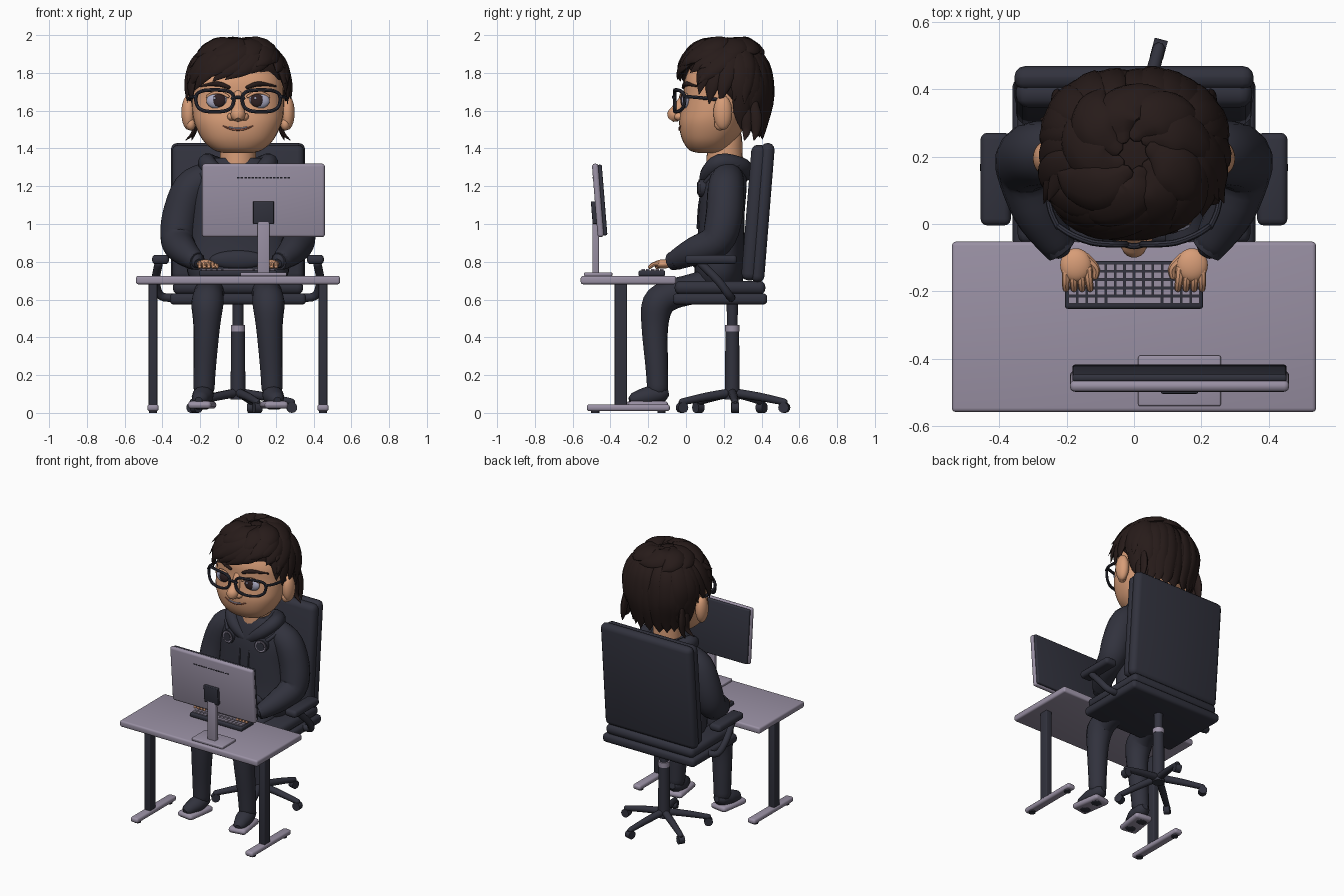
import bpy, bmesh, math, random
from math import sin, cos, pi, radians, degrees
from mathutils import Vector, Matrix
from mathutils.bvhtree import BVHTree

random.seed(4)
default_cube = bpy.data.objects.get("Cube")
if default_cube:
    bpy.data.objects.remove(default_cube, do_unlink=True)
SIDES = ((1, "left"), (-1, "right"))


def material(name, *rgb):
    mat = bpy.data.materials.new(name)
    mat.use_nodes = True
    mat.diffuse_color = (*rgb, 1)
    shader = next(n for n in mat.node_tree.nodes if n.type == "BSDF_PRINCIPLED")
    shader.inputs["Base Color"].default_value = (*rgb, 1)
    return mat


dark = material("dark navy", .031, .032, .047)
black = material("vent black", .012, .012, .018)
grey = material("lavender grey", .32, .28, .37)
skin = material("skin", .68, .335, .185)
hair = material("dark brown hair", .02, .011, .01)
lips = material("lip brown", .3, .1, .06)
white = material("eye white", .4, .4, .54)
iris = material("iris brown", .03, .016, .018)


def finish(bm, name, mat):
    """Turn a bmesh into a smooth object that keeps its hard edges."""
    bmesh.ops.recalc_face_normals(bm, faces=bm.faces)
    for face in bm.faces:
        face.smooth = True
    for edge in bm.edges:
        edge.smooth = len(edge.link_faces) == 2 and edge.calc_face_angle(0) < radians(42)
    mesh = bpy.data.meshes.new(name)
    bm.to_mesh(mesh)
    bm.free()
    mesh.materials.append(mat)
    obj = bpy.data.objects.new(name, mesh)
    bpy.context.collection.objects.link(obj)
    return obj


def box(name, centre, size, mat, bevel=.01, tilt=0, turn=0):
    bm = bmesh.new()
    bmesh.ops.create_cube(bm, size=1)
    bmesh.ops.scale(bm, vec=size, verts=bm.verts)
    bmesh.ops.bevel(bm, geom=bm.edges[:], offset=bevel, segments=3, profile=.5,
                    affect="EDGES", clamp_overlap=True)
    bm.transform(Matrix.Translation(centre) @ Matrix.Rotation(turn, 4, "Z")
                 @ Matrix.Rotation(tilt, 4, "X"))
    return finish(bm, name, mat)


def block_grid(name, blocks, mat, tilt=0):
    """Many small plain blocks in one object; blocks are (centre, size)."""
    bm = bmesh.new()
    for centre, size in blocks:
        matrix = (Matrix.Translation(centre) @ Matrix.Rotation(tilt, 4, "X")
                  @ Matrix.Diagonal((*size, 1)))
        bmesh.ops.create_cube(bm, size=1, matrix=matrix)
    return finish(bm, name, mat)


def ball(name, centre, radii, mat):
    bm = bmesh.new()
    bmesh.ops.create_uvsphere(bm, u_segments=24, v_segments=14, radius=1)
    bm.transform(Matrix.Translation(centre) @ Matrix.Diagonal((*radii, 1)))
    return finish(bm, name, mat)


def spline(points, steps, closed=False):
    P, out = [Vector(p) for p in points], []
    n = len(P)
    for i in range(n if closed else n - 1):
        a, b, c, d = [P[k % n] if closed else P[min(max(k, 0), n - 1)] for k in range(i - 1, i + 3)]
        for j in range(steps):
            t = j / steps
            out.append((b * 2 + (c - a) * t + (a * 2 - b * 5 + c * 4 - d) * t * t
                        + (b * 3 - a - c * 3 + d) * t ** 3) * .5)
    return out if closed else out + [P[-1]]


def bridge(name, rings, mat, closed=False):
    bm = bmesh.new()
    loops = [[bm.verts.new(co) for co in ring] for ring in rings]
    n = len(loops[0])
    for lower, upper in zip(loops, loops[1:] + ([loops[0]] if closed else [])):
        for i in range(n):
            bm.faces.new((lower[i], lower[(i + 1) % n], upper[(i + 1) % n], upper[i]))
    if not closed:
        bm.faces.new(loops[0])
        bm.faces.new(loops[-1])
    return finish(bm, name, mat)


def sweep(name, points, mat, squash=1, up=None, closed=False, dome=True, sides=12, steps=4):
    """Tube through (x, y, z, radius) points; squash flattens it along up."""
    path = spline(points, steps, closed)
    pos, rad, n = [Vector(p[:3]) for p in path], [p[3] for p in path], len(path)
    rings, u = [], up
    for i in range(n):
        before = pos[i - 1] if closed else pos[max(i - 1, 0)]
        t = ((pos[(i + 1) % n] if closed else pos[min(i + 1, n - 1)]) - before).normalized()
        if u is None:
            u = Vector((1, 0, 0)) if abs(t.x) < .8 else Vector((0, 0, 1))
        u = (u - t * u.dot(t)).normalized()
        v = t.cross(u)
        stations = [(0, 1)]
        if dome and not closed and i == 0:
            stations = [(-.9, .42), (-.5, .86), (0, 1)]
        elif dome and not closed and i == n - 1:
            stations = [(0, 1), (.5, .86), (.9, .42)]
        for shift, scale in stations:
            angles = [2 * pi * k / sides for k in range(sides)]
            rings.append([pos[i] + t * shift * rad[i] + (v * cos(a) + u * sin(a) * squash)
                          * rad[i] * scale for a in angles])
    return bridge(name, rings, mat, closed)


def bulge(value, power):
    """Squarer sine or cosine for rounded-box outlines."""
    return math.copysign(abs(value) ** power, value)


def loft(name, rows, mat, power=.87, sides=36):
    """Upright body from rows of (z, front y, back y, half width)."""
    rings = []
    for z, front, back, half in spline(rows, 4):
        rings.append([(half * bulge(cos(a), power), (front + back) / 2 + (back - front) / 2 * bulge(sin(a), power), z)
                      for a in (2 * pi * k / sides for k in range(sides))])
    return bridge(name, rings, mat)


def flip(points, s):
    return [(s * p[0], *p[1:]) for p in points]


# Desk
box("desk_top", (0, -.305, .703), (1.08, .505, .044), grey, .012)
for s, side in SIDES:
    box(side + "_desk_leg", (s * .45, -.345, .36), (.045, .065, .66), dark, .006)
    box(side + "_desk_foot", (s * .45, -.305, .027), (.06, .44, .036), grey, .014)
    for y in (-.48, -.13):
        sweep(side + "_desk_pad", [(s * .45, y, 0, .022), (s * .45, y, .02, .022)], dark, dome=False)

# Monitor
TILT = .08
box("monitor_shell", (.135, -.466, 1.125), (.65, .034, .39), grey, .015, TILT)
box("monitor_screen", (.135, -.442, 1.127), (.635, .022, .375), dark, .008, TILT)
box("monitor_bracket", (.135, -.487, 1.06), (.11, .024, .12), dark, .005, TILT)
box("monitor_post", (.135, -.478, .89), (.064, .034, .31), grey, .006)
box("monitor_base", (.135, -.465, .734), (.245, .15, .02), grey, .006)
block_grid("monitor_vents", [((.002 + i * .019, -.493, 1.245), (.013, .004, .006)) for i in range(15)], black, TILT)

# Keyboard
box("keyboard_base", (0, -.181, .739), (.41, .142, .03), dark, .01)
keys = [((-.182 + .028 * c, -.128 - .0245 * r, .757), (.023, .019, .008))
        for r in range(5) for c in range(14) if r < 4 or not 3 < c < 10]
block_grid("keyboard_keys", keys + [((0, -.226, .757), (.16, .019, .008))], grey)

# Office chair
box("seat_pan", (0, .18, .603), (.72, .5, .06), dark, .022)
box("seat_cushion", (0, .18, .663), (.69, .48, .07), dark, .03)
box("backrest_shell", (0, .406, 1.06), (.71, .072, .74), dark, .034, -.08)
box("backrest_cushion", (0, .362, 1.06), (.7, .085, .72), dark, .036, -.08)
HUB = .245
sweep("gas_column", [(0, HUB, .07, .04), (0, HUB, .44, .036)], dark, dome=False, sides=20)
sweep("column_ring", [(0, HUB, .43, .038), (0, HUB, .465, .038)], grey, dome=False, sides=20)
sweep("column_piston", [(0, HUB, .46, .028), (0, HUB, .58, .03)], dark, dome=False, sides=20)
for i in range(5):
    a = radians(75 + 72 * i)
    c, d = cos(a), sin(a)
    sweep("base_spoke", [(0, HUB, .108, .024), (.15 * c, HUB + .15 * d, .085, .022),
                         (.285 * c, HUB + .285 * d, .058, .018)], dark)
    x, y = .285 * c, HUB + .285 * d
    sweep("castor", [(x + .02 * d, y - .02 * c, .028, .028), (x - .02 * d, y + .02 * c, .028, .028)],
          dark, dome=False, sides=16)
for s, side in SIDES:
    box(side + "_armrest", (s * .41, .133, .812), (.09, .275, .05), dark, .02)
    sweep(side + "_armrest_strut", flip([(.33, .24, .61, .022), (.41, .23, .62, .022), (.435, .17, .7, .022),
                                         (.42, .08, .79, .022)], s), dark)

# Hooded top
loft("torso", [(.66, .06, .29, .22), (.75, .045, .31, .27), (.9, .06, .31, .265), (1.05, .065, .31, .25),
               (1.18, .075, .32, .25), (1.28, .1, .32, .22), (1.35, .13, .3, .13)], dark)
sweep("hood", [(0, .115, 1.2, .035), (.1, .115, 1.26, .042), (.165, .18, 1.325, .048), (.11, .285, 1.305, .05),
               (0, .305, 1.28, .055), (-.11, .285, 1.305, .05), (-.165, .18, 1.325, .048),
               (-.1, .115, 1.26, .042)], dark, closed=True)
ball("front_pocket", (0, .06, .81), (.15, .03, .05), dark)
sweep("headphone_band", [(.13, .085, 1.2, .013), (.2, .17, 1.28, .013), (.13, .3, 1.32, .015),
                         (-.13, .3, 1.32, .015), (-.2, .17, 1.28, .013), (-.13, .085, 1.2, .013)], dark)
for s, side in SIDES:
    for label, depth, radius, mat in (("cup", .068, .046, dark), ("cup_ring", .064, .037, grey),
                                      ("cup_cap", .06, .03, dark)):
        sweep(side + "_headphone_" + label, [(s * .125, .11, 1.19, radius), (s * .13, depth, 1.19, radius)],
              mat, dome=False, sides=20)
    sweep(side + "_drawstring", flip([(.04, .09, 1.2, .006), (.035, .07, 1.1, .006),
                                      (.035, .062, .98, .006)], s), dark, sides=8)
    # Arms and hands
    sweep(side + "_sleeve", flip([(.155, .22, 1.245, .085), (.25, .21, 1.185, .096), (.306, .2, 1.03, .098),
                                  (.318, .16, .91, .09), (.285, .04, .855, .075), (.235, -.05, .812, .055)], s),
          dark, sides=16)
    sweep(side + "_cuff", flip([(.24, -.045, .812, .054), (.215, -.078, .802, .048)], s), dark, dome=False)
    ball(side + "_palm", (s * .172, -.122, .788), (.047, .05, .024), skin)
    for i in range(4):
        sweep(side + "_finger", flip([(.2 - .021 * i, -.135, .79, .014), (.202 - .023 * i, -.17, .787, .012),
                                      (.202 - .024 * i, -.192, .772, .01)], s), skin, sides=8)
    sweep(side + "_thumb", flip([(.145, -.1, .785, .016), (.115, -.13, .778, .013),
                                 (.115, -.155, .772, .01)], s), skin, sides=8)
    # Legs and shoes
    sweep(side + "_trouser_leg", flip([(.125, .2, .7, .085), (.145, .03, .655, .08), (.155, -.08, .625, .08),
                                       (.162, -.148, .575, .085), (.166, -.165, .45, .07),
                                       (.176, -.155, .25, .06), (.18, -.15, .13, .056)], s), dark, sides=16)
    sweep(side + "_shoe", flip([(.18, -.14, .1, .052), (.188, -.2, .088, .057), (.2, -.26, .075, .045)], s),
          dark, squash=.9, up=Vector((0, 0, 1)))
    box(side + "_shoe_sole", (s * .19, -.207, .042), (.125, .215, .04), grey, .019, turn=s * .15)
    for y in (-.26, -.15):
        ball(side + "_sole_pad", (s * .19, y, .022), (.035, .03, .005), dark)

# Head
sweep("neck", [(0, .205, 1.22, .1), (0, .205, 1.46, .092)], skin, sides=20)
head = loft("head", [(1.375, .07, .17, .07), (1.39, .02, .21, .125), (1.43, -.012, .25, .175),
                     (1.48, -.03, .29, .208), (1.54, -.036, .32, .232), (1.6, -.028, .35, .242),
                     (1.68, -.014, .36, .242), (1.76, -.008, .36, .235), (1.84, .03, .34, .2),
                     (1.9, .1, .3, .14), (1.93, .15, .25, .06)], skin)
surface = BVHTree.FromPolygons([v.co for v in head.data.vertices], [p.vertices[:] for p in head.data.polygons])


def on_face(x, z, radius, lift=0):
    hit = surface.ray_cast(Vector((x, -1, z)), Vector((0, 1, 0)))[0]
    return (x, hit.y - lift, z, radius)


sweep("nose", [(0, .006, 1.69, .026), (0, -.026, 1.63, .031), (0, -.06, 1.58, .04)], skin, sides=20)
sweep("mouth", [on_face(x, 1.5 + 3 * x * x, .003 + .005 * (1 - abs(x) / .08), .001)
                for x in (-.08, -.05, -.02, .02, .05, .08)], lips)
sweep("teeth", [on_face(x, 1.506 + 3 * x * x, .004, .003) for x in (-.045, -.015, .015, .045)], white)
for s, side in SIDES:
    ball(side + "_nostril", (s * .034, -.034, 1.568), (.023, .028, .021), skin)
    ball(side + "_ear", (s * .262, .195, 1.59), (.038, .05, .092), skin)
    ball(side + "_ear_lobe", (s * .25, .18, 1.53), (.026, .03, .035), skin)
    x, y, z, _ = on_face(s * .108, 1.652, 0)
    ball(side + "_eye", (x, y + .004, z), (.06, .024, .042), white)
    ball(side + "_iris", (x - s * .008, y - .012, z + .003), (.035, .013, .035), iris)
    ball(side + "_eye_glint", (x - .016, y - .025, z + .014), (.007, .004, .007), white)
    sweep(side + "_eyelid", [on_face(s * (.108 + d), 1.696 - 7 * d * d, .008, .016)
                             for d in (-.055, -.02, .02, .055)], skin)
    sweep(side + "_eyebrow", [on_face(s * x, z, r, .003) for x, z, r in
                              ((.05, 1.724, .01), (.11, 1.742, .013), (.2, 1.73, .005))], hair)
    # Glasses, wrapped back toward the temples
    rim = []
    for k in range(16):
        a = 2 * pi * k / 16
        px = .123 + .1 * bulge(cos(a), .7) * (1 + .08 * sin(a))
        rim.append((s * px, -.06 + 2.6 * max(px - .08, 0) ** 2, 1.652 + .058 * bulge(sin(a), .7), .0095))
    sweep(side + "_glasses_rim", rim, dark, closed=True, sides=8, steps=2)
    sweep(side + "_glasses_temple", flip([(.226, -.008, 1.675, .009), (.252, .06, 1.67, .009),
                                          (.256, .2, 1.655, .009)], s), dark, sides=8)
sweep("glasses_bridge", [(-.03, -.06, 1.665, .009), (0, -.066, 1.672, .009), (.03, -.06, 1.665, .009)], dark, sides=8)

# Hair: a cap tucked inside the head below the hairline, covered by locks
CROWN = Vector((0, .21, 1.71))


def scalp(azimuth, elevation, scale=1):
    a, e = radians(azimuth), radians(elevation)
    floor = .87 if e < 0 else 0
    across, along = (max(abs(cos(e)) ** power, floor) for power in (.93, .82))
    depth = .245 if cos(a) > 0 else .226
    return CROWN + Vector((.262 * across * bulge(sin(a), .82), -depth * along * bulge(cos(a), .82),
                           .266 * bulge(sin(e), .9))) * scale


cap = ball("hair_cap", CROWN, (.25, .24, .26), hair)
for v in cap.data.vertices:
    offset = v.co - CROWN
    if v.co.z < 1.83 - .7 * v.co.y:
        v.co = CROWN + offset * .8
    else:
        elevation = math.asin(max(-1, min(1, offset.z / .26)))
        v.co = scalp(degrees(math.atan2(offset.x, -offset.y)), degrees(elevation), .985)


def lock(name, az_start, el_start, az_end, el_end, width, flare=0):
    lift = 1 + random.uniform(-.015, .02)
    points = []
    for t, r in ((0, .4), (.25, .9), (.5, 1), (.78, .72), (1, .05)):
        spot = scalp(az_start + (az_end - az_start) * t, el_start + (el_end - el_start) * t, lift + flare * t ** 3)
        points.append((*spot, width * r))
    sweep(name, points, hair, squash=.42, up=Vector(points[0][:3]) - CROWN, sides=10)


for az in range(-70, 71, 14):
    tip = 4 + 23 * math.exp(-((az - 32) / 26) ** 2) + random.uniform(-5, 5)
    lock("fringe_lock", az + 48, 64, az - 10, tip, .06, .07)
for az in range(-160, 181, 40):
    lock("crown_lock", az + 55, 78, az, 34 + random.uniform(-8, 8), .075, .06)
for az in range(110, 251, 14):
    lock("back_lock", az + random.uniform(-10, 10), 62, az, -76 + random.uniform(-7, 7) + .4 * abs(az - 180), .066)
for az in range(117, 250, 14):
    lock("back_underlock", az, 30, az, -64 + random.uniform(-8, 8) + .3 * abs(az - 180), .055, -.06)
for s, side in SIDES:
    for az in range(62, 111, 12):
        lock(side + "_side_lock", s * (az + 14), 58, s * az, -8 + random.uniform(-5, 5), .052, .07)
    for end in (4, 20):
        lock(side + "_stray_lock", s * 95, 50, s * 62, end, .03, .13)
    for y, tip in ((.31, .275), (.36, .245)):
        sweep(side + "_nape_flick", flip([(.222, y, 1.64, .022), (.226, y + .01, 1.56, .032), (.232, y + .01, 1.49, .022),
                                          (tip, y, 1.445, .004)], s), hair, squash=.6)
